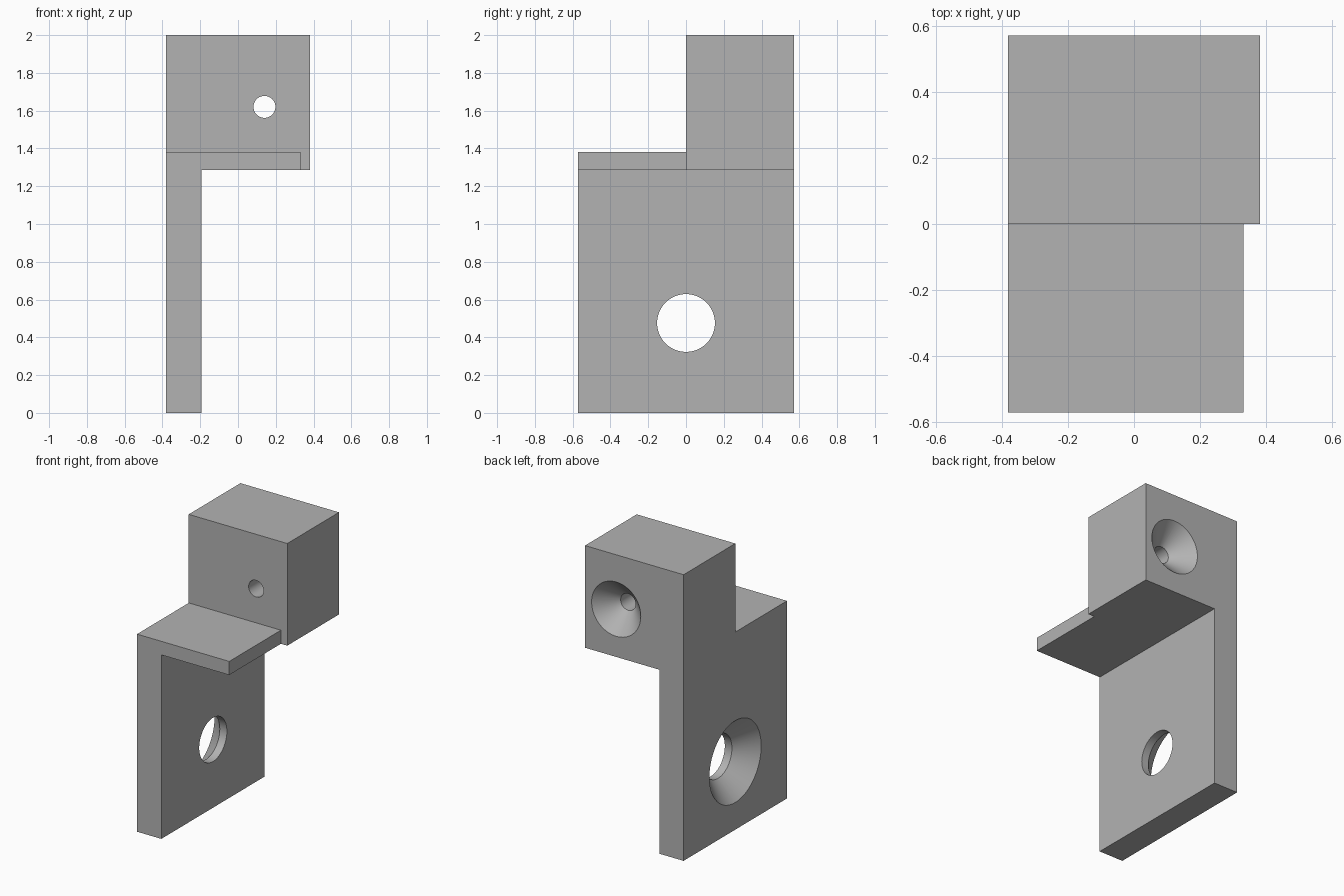
import bpy, bmesh, math
from mathutils import Matrix, Vector

default = bpy.data.objects.get("Cube")
if default:
    bpy.data.objects.remove(default, do_unlink=True)

# Plain grey finish
grey = bpy.data.materials.new("plain_grey")
grey.use_nodes = True
colour = (0.45, 0.45, 0.45, 1)
grey.diffuse_color = colour
grey.node_tree.nodes["Principled BSDF"].inputs["Base Color"].default_value = colour

# Overall dimensions
W, D, H = 0.381, 0.571, 2.0
UNDER, SHELF_TOP = 1.286, 1.381


def make_object(name, bm):
    mesh = bpy.data.meshes.new(name)
    bmesh.ops.recalc_face_normals(bm, faces=bm.faces)
    bm.to_mesh(mesh)
    bm.free()
    mesh.materials.append(grey)
    obj = bpy.data.objects.new(name, mesh)
    bpy.context.collection.objects.link(obj)
    return obj


def box(name, low, high):
    low, high = Vector(low), Vector(high)
    bm = bmesh.new()
    bmesh.ops.create_cube(bm, size=1)
    bmesh.ops.scale(bm, vec=high - low, verts=bm.verts)
    bmesh.ops.translate(bm, vec=(low + high) / 2, verts=bm.verts)
    return make_object(name, bm)


def countersink(name, hole, head, length, matrix):
    """Screw-shaped cutter along +z, with its head opening at z = 0."""
    profile = [(0, -0.05), (head, -0.05), (head, 0),
               (hole, head - hole), (hole, length), (0, length)]
    bm = bmesh.new()
    verts = [bm.verts.new((r, 0, z)) for r, z in profile]
    edges = [bm.edges.new(pair) for pair in zip(verts, verts[1:])]
    bmesh.ops.spin(bm, geom=verts + edges, cent=(0, 0, 0), axis=(0, 0, 1),
                   angle=math.tau, steps=64)
    bmesh.ops.remove_doubles(bm, verts=bm.verts, dist=1e-5)
    bm.transform(matrix)
    obj = make_object(name, bm)
    obj.hide_render = True
    return obj


def combine(target, other, operation):
    bpy.context.view_layer.objects.active = target
    mod = target.modifiers.new(operation.lower(), "BOOLEAN")
    mod.operation, mod.solver, mod.object = operation, "EXACT", other
    bpy.ops.object.modifier_apply(modifier=mod.name)
    bpy.data.objects.remove(other, do_unlink=True)


# Upright plate, thin front shelf and rear block
bracket = box("bracket", (-W, -D, 0), (-0.193, D, SHELF_TOP))
shelf = box("front_shelf", (-W, -D, UNDER), (0.332, 0.1, SHELF_TOP))
block = box("rear_block", (-W, 0, UNDER), (W, D, H))
for part in (shelf, block):
    combine(bracket, part, "UNION")

# Large hole opens wide on the -x face, small one on the back of the block
plate_hole = countersink(
    "plate_hole_cutter", 0.153, 0.286, 0.3,
    Matrix.Translation((-W, 0, 0.476)) @ Matrix.Rotation(math.pi / 2, 4, "Y"))
block_hole = countersink(
    "block_hole_cutter", 0.058, 0.19, 0.7,
    Matrix.Translation((0.14, D, 1.62)) @ Matrix.Rotation(math.pi / 2, 4, "X"))
for cutter in (plate_hole, block_hole):
    combine(bracket, cutter, "DIFFERENCE")

# Merge coplanar pieces, then smooth only the round holes
bm = bmesh.new()
bm.from_mesh(bracket.data)
bmesh.ops.remove_doubles(bm, verts=bm.verts, dist=1e-5)
bmesh.ops.dissolve_limit(bm, angle_limit=math.radians(0.5),
                         verts=bm.verts, edges=bm.edges)
bm.to_mesh(bracket.data)
bm.free()
bpy.ops.object.select_all(action="DESELECT")
bracket.select_set(True)
bpy.context.view_layer.objects.active = bracket
bpy.ops.object.shade_smooth_by_angle(angle=math.radians(30))
